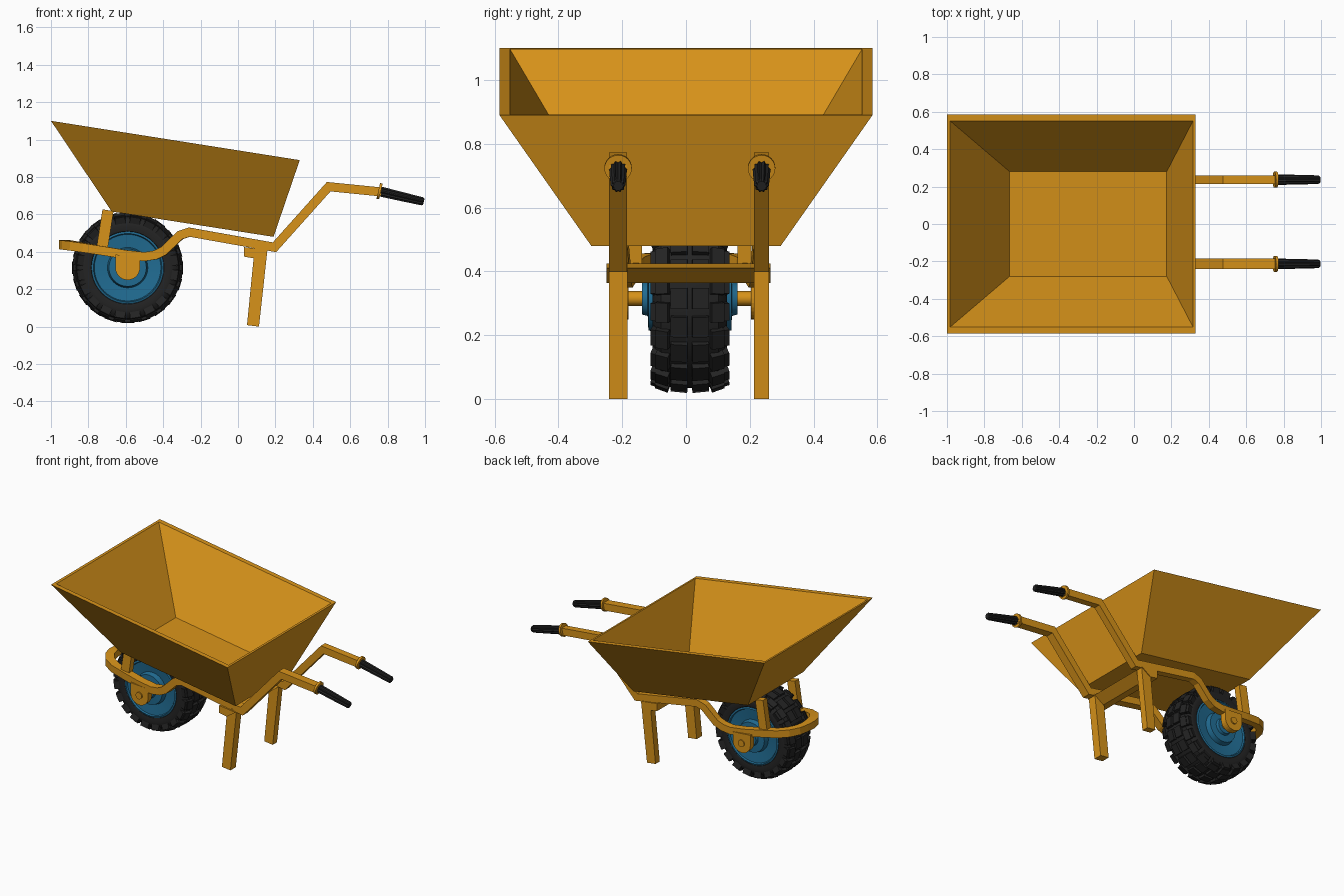
import bpy, bmesh
from math import cos, sin, pi
from mathutils import Vector, Matrix

if "Cube" in bpy.data.objects:
    bpy.data.objects.remove(bpy.data.objects["Cube"])


def material(name, rgb):
    m = bpy.data.materials.new(name)
    m.diffuse_color = (*rgb, 1)
    m.use_nodes = True
    m.node_tree.nodes["Principled BSDF"].inputs["Base Color"].default_value = m.diffuse_color
    return m


ORANGE = material("orange_paint", (0.68, 0.29, 0.01))
BLUE = material("blue_rim", (0.015, 0.15, 0.29))
BLACK = material("black_rubber", (0.017, 0.017, 0.017))
YC = 0.012                       # centre line of frame and wheel
HUB = Vector((-0.59, YC, 0.315))


def finish(name, bm, mat, smooth=False):
    bmesh.ops.recalc_face_normals(bm, faces=bm.faces)
    me = bpy.data.meshes.new(name)
    bm.to_mesh(me)
    bm.free()
    ob = bpy.data.objects.new(name, me)
    bpy.context.collection.objects.link(ob)
    me.materials.append(mat)
    if smooth:
        bpy.ops.object.select_all(action='DESELECT')
        ob.select_set(True)
        bpy.context.view_layer.objects.active = ob
        bpy.ops.object.shade_smooth_by_angle(angle=pi / 6)
    return ob


def skin(bm, rings, closed=False):
    """Bridge a list of equally long vertex rings."""
    n = len(rings[0])
    pairs = list(zip(rings, rings[1:])) + ([(rings[-1], rings[0])] if closed else [])
    for a, b in pairs:
        for i in range(n):
            j = (i + 1) % n
            bm.faces.new((a[i], a[j], b[j], b[i]))
    if not closed:
        bm.faces.new(rings[0])
        bm.faces.new(rings[-1])


def prism(name, outline, y0, y1, mat=ORANGE):
    """Extrude an x-z outline along y."""
    bm = bmesh.new()
    skin(bm, [[bm.verts.new((x, y, z)) for x, z in outline] for y in (y0, y1)])
    return finish(name, bm, mat)


def lathe(name, profile, origin, axis, mat, segs=40, rib=0.0, closed=False):
    """Revolve (radius, height) points about an axis; rib makes flutes."""
    rot = Vector(axis).to_track_quat('Z', 'Y')
    bm = bmesh.new()
    rings = []
    for r, h in profile:
        ring = []
        for i in range(segs):
            a = 2 * pi * i / segs
            k = r * (1 - rib * (i % 2))
            ring.append(bm.verts.new(Vector(origin) + rot @ Vector((k * cos(a), k * sin(a), h))))
        rings.append(ring)
    skin(bm, rings, closed)
    return finish(name, bm, mat, smooth=(rib == 0))


def bar(p, q, w):
    """Rectangle outline of width w from p to q in x-z."""
    d = (Vector(q) - Vector(p)).normalized() * w / 2
    n = Vector((-d.y, d.x))
    return [tuple(Vector(p) + n), tuple(Vector(q) + n), tuple(Vector(q) - n), tuple(Vector(p) - n)]


# Tray: four loops from outer bottom, up over the rim, down to inner floor
def tray_loop(bm, x0, z0, x1, z1, h):
    return [bm.verts.new(c) for c in ((x0, -h, z0), (x1, -h, z1), (x1, h, z1), (x0, h, z0))]


bm = bmesh.new()
skin(bm, [tray_loop(bm, -0.675, 0.615, 0.19, 0.48, 0.297),
          tray_loop(bm, -1.0, 1.10, 0.33, 0.89, 0.585),
          tray_loop(bm, -0.984, 1.097, 0.316, 0.892, 0.552),
          tray_loop(bm, -0.665, 0.635, 0.175, 0.502, 0.28)])
finish("tray", bm, ORANGE)

# Frame tube: one bent tube from handle to handle around the wheel
half = [(0.765, 0.225, 0.720), (0.485, 0.225, 0.748), (0.195, 0.225, 0.424),
        (-0.26, 0.225, 0.505), (-0.31, 0.222, 0.488), (-0.395, 0.215, 0.405),
        (-0.44, 0.21, 0.383), (-0.50, 0.207, 0.374), (-0.60, 0.20, 0.385),
        (-0.72, 0.185, 0.405), (-0.82, 0.168, 0.421), (-0.88, 0.135, 0.431),
        (-0.915, 0.085, 0.436), (-0.928, 0.03, 0.438)]
path = [Vector((x, YC - y, z)) for x, y, z in half]
path += [Vector((x, YC + y, z)) for x, y, z in reversed(half)]
bm = bmesh.new()
rings = []
for i, p in enumerate(path):
    a = (p - path[i - 1]).normalized() if i else (path[1] - p).normalized()
    b = (path[i + 1] - p).normalized() if i < len(path) - 1 else a
    t = (a + b).normalized()
    side = t.cross(Vector((0, 0, 1))).normalized()
    up = side.cross(t) * 0.024 / max(0.5, t.dot(a))
    side *= 0.028 if p.y < 0 else 0.023
    rings.append([bm.verts.new(p + side * u + up * v)
                  for u, v in ((1, 1), (-1, 1), (-1, -1), (1, -1))])
skin(bm, rings)
finish("frame_tube", bm, ORANGE)

# Crossbar between the legs
prism("leg_crossbar", bar((0.03, 0.4), (0.155, 0.385), 0.05)[:2] + [(0.09, 0.364), (0.033, 0.374)],
      -0.25, 0.265)

# Parts repeated on both sides
for s, tag, w in ((-1, "front", 0.029), (1, "back", 0.023)):
    y = YC + s * 0.225
    prism(tag + "_leg", [(0.048, 0.008), (0.112, 0.0), (0.158, 0.415), (0.09, 0.43)], y - w, y + w)
    ys = YC + s * 0.172
    prism(tag + "_tray_support", bar((-0.728, 0.41), (-0.695, 0.622), 0.06), ys - 0.022, ys + 0.022)
    # axle bracket: round plate hanging from the tube
    outline = [(HUB.x + 0.066 * cos(pi + pi * i / 14), HUB.z + 0.066 * sin(pi + pi * i / 14))
               for i in range(15)]
    outline += [(HUB.x + 0.066, 0.375), (HUB.x - 0.066, 0.385)]
    prism(tag + "_axle_bracket", outline, YC + s * 0.192, YC + s * 0.232)
    # handle collar and fluted grip
    axis = (0.235, 0, -0.055)
    lathe(tag + "_handle_collar", [(0.043, -0.007), (0.043, 0.007)], (0.757, y, 0.724), axis, ORANGE, 24)
    lathe(tag + "_grip", [(0.023, 0), (0.028, 0.015), (0.026, 0.12), (0.023, 0.235), (0.017, 0.243)],
          (0.757, y, 0.723), axis, BLACK, 20, rib=0.2)

# Wheel: axle, rim and tyre
lathe("axle", [(0.023, -0.24), (0.023, 0.24)], HUB, (0, 1, 0), ORANGE, 20)
rim = [(0.05, 0.15), (0.055, 0.132), (0.1, 0.13), (0.108, 0.098), (0.178, 0.106), (0.183, 0.116), (0.193, 0.112)]
lathe("wheel_rim", rim + [(r, -h) for r, h in reversed(rim)], HUB, (0, 1, 0), BLUE)
tyre = [(0.18, 0.095), (0.195, 0.111), (0.225, 0.117), (0.252, 0.109), (0.272, 0.09), (0.28, 0.045)]
lathe("tyre", tyre + [(r, -h) for r, h in reversed(tyre)], HUB, (0, 1, 0), BLACK, 60, closed=True)

# Tyre tread: centre and shoulder lugs repeated around the wheel
bm = bmesh.new()
COUNT = 20
for i in range(COUNT):
    for s in (-1, 1):
        # (angle offset, y, radius, length, width, depth, tilt)
        for off, y, r, l, w, d, tilt in ((0, 0.033, 0.281, 0.066, 0.052, 0.026, 0.1),
                                         (0.5, 0.085, 0.275, 0.062, 0.042, 0.026, 0.35),
                                         (0.5, 0.106, 0.25, 0.055, 0.022, 0.05, 0.3)):
            m = (Matrix.Translation(HUB)
                 @ Matrix.Rotation(2 * pi * (i + off) / COUNT, 4, 'Y')
                 @ Matrix.Translation((0, s * y, r))
                 @ Matrix.Rotation(-s * tilt, 4, 'X')
                 @ Matrix.Diagonal((l, w, d, 1)))
            bmesh.ops.create_cube(bm, size=1, matrix=m)
finish("tyre_tread", bm, BLACK)
